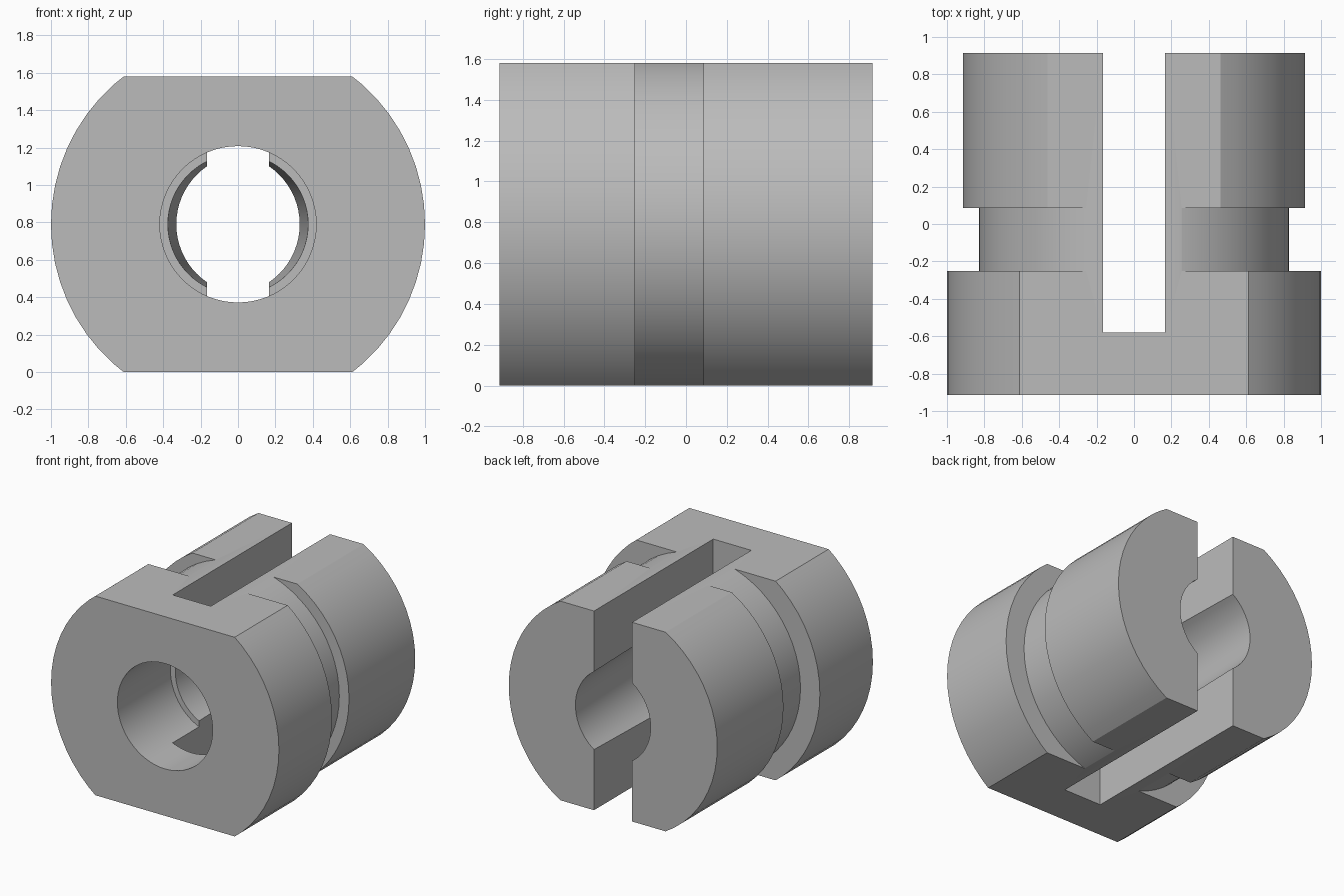
import bpy, bmesh, math
from mathutils import Matrix

if "Cube" in bpy.data.objects:
    bpy.data.objects.remove(bpy.data.objects["Cube"], do_unlink=True)

AXIS_Z = 0.79           # height of the shared axis, half the distance between the flats
FRONT, BACK = -0.915, 0.915
SHOULDER, GROOVE_END = -0.25, 0.085

steel = bpy.data.materials.new("plain grey")
steel.use_nodes = True
grey = (0.5, 0.5, 0.5, 1)
steel.diffuse_color = grey
steel.node_tree.nodes["Principled BSDF"].inputs["Base Color"].default_value = grey


def make_object(name, bm):
    bmesh.ops.recalc_face_normals(bm, faces=bm.faces)
    mesh = bpy.data.meshes.new(name)
    bm.to_mesh(mesh)
    bm.free()
    mesh.materials.append(steel)
    obj = bpy.data.objects.new(name, mesh)
    bpy.context.collection.objects.link(obj)
    return obj


def turned(profile, segments):
    """Solid of revolution about the y axis from (y, radius) stations."""
    bm = bmesh.new()
    rings = []
    for y, r in profile:
        angles = [math.tau * i / segments for i in range(segments)]
        rings.append([bm.verts.new((r * math.cos(a), y, AXIS_Z + r * math.sin(a)))
                      for a in angles])
    for a, b in zip(rings, rings[1:]):
        for i in range(segments):
            j = (i + 1) % segments
            bm.faces.new((a[i], a[j], b[j], b[i]))
    bm.faces.new(rings[0])
    bm.faces.new(rings[-1])
    return bm


def subtract(body, cutter):
    cutter.hide_render = True
    mod = body.modifiers.new("cut", "BOOLEAN")
    mod.operation = "DIFFERENCE"
    mod.solver = "EXACT"
    mod.object = cutter
    bpy.context.view_layer.objects.active = body
    bpy.ops.object.modifier_apply(modifier=mod.name)
    bpy.data.objects.remove(cutter, do_unlink=True)


# Body: wide collar, groove and rear barrel
bm = turned([(FRONT, 1.0), (SHOULDER, 1.0), (SHOULDER, 0.83),
             (GROOVE_END, 0.83), (GROOVE_END, 0.915), (BACK, 0.915)], 60)

# Flats on top and bottom
for side in (-1, 1):
    cut = bmesh.ops.bisect_plane(bm, geom=bm.verts[:] + bm.edges[:] + bm.faces[:],
                                 plane_co=(0, 0, AXIS_Z + side * AXIS_Z),
                                 plane_no=(0, 0, side), clear_outer=True)
    rim = [e for e in cut["geom_cut"] if isinstance(e, bmesh.types.BMEdge)]
    bmesh.ops.holes_fill(bm, edges=rim)
body = make_object("slotted_collar", bm)

# Wide front bore
subtract(body, make_object("front_bore", turned([(-1.1, 0.418), (SHOULDER, 0.418)], 64)))

# Rear bore: each half leans inward towards the back
bm = turned([(SHOULDER - 0.05, 0.375), (SHOULDER, 0.375), (BACK + 0.1, 0.375)], 64)
for v in bm.verts:
    if v.co.y > BACK:
        lean = 0.049
        v.co.x -= math.copysign(min(lean, abs(v.co.x) / 2), v.co.x)
subtract(body, make_object("rear_bore", bm))

# Slot splitting the rear into two legs
bm = bmesh.new()
bmesh.ops.create_cube(bm, size=1, matrix=Matrix.Translation((0, 0.42, AXIS_Z))
                      @ Matrix.Diagonal((0.334, 2.0, 3, 1)))
subtract(body, make_object("slot", bm))

# Smooth round walls, crisp machined edges
bpy.ops.object.select_all(action="DESELECT")
body.select_set(True)
bpy.context.view_layer.objects.active = body
bpy.ops.object.shade_smooth_by_angle(angle=math.radians(20))
